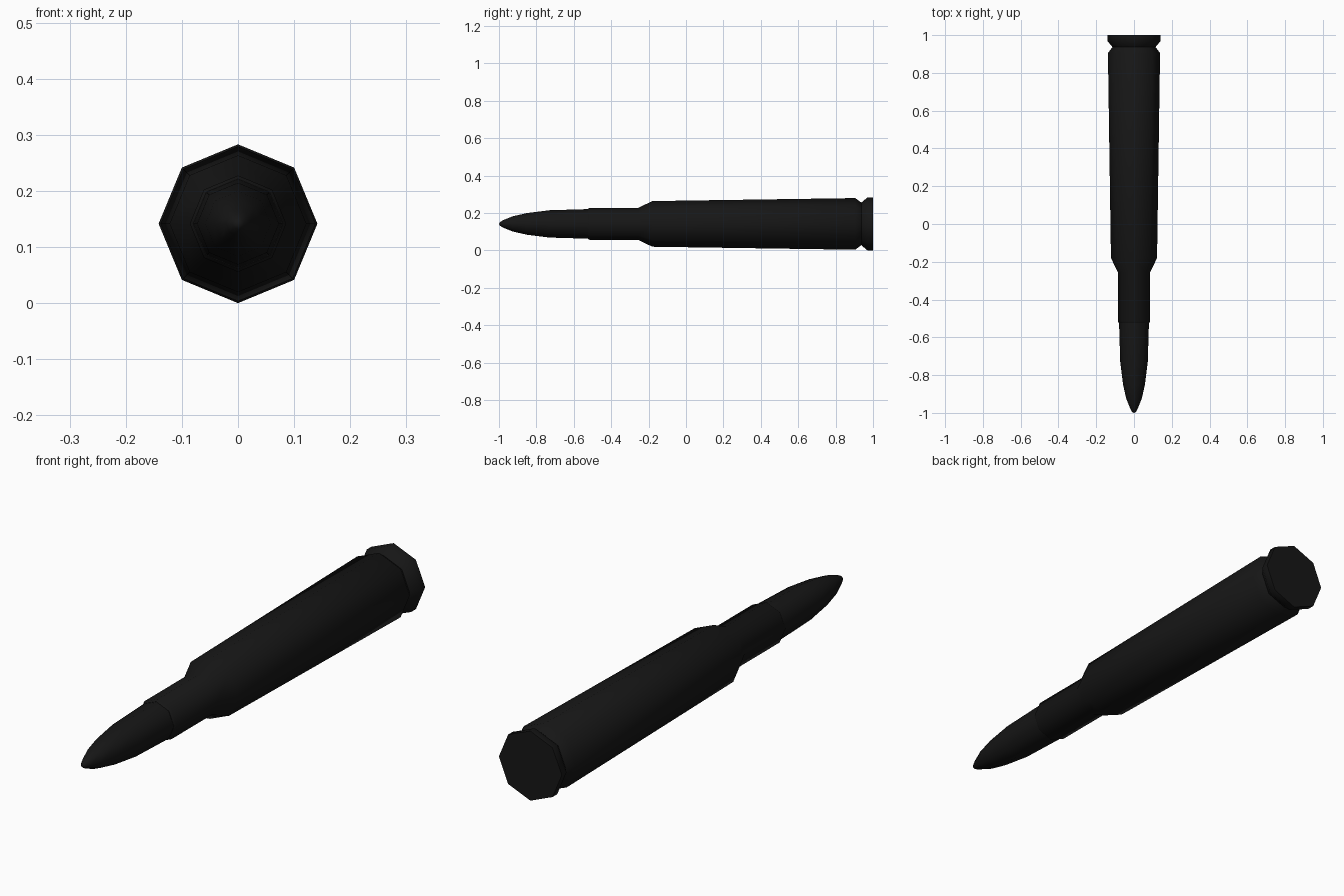
import bpy, bmesh, math

if "Cube" in bpy.data.objects:
    bpy.data.objects.remove(bpy.data.objects["Cube"])

SIDES = 8
AXIS_Z = 0.1415

dark = bpy.data.materials.new("dark_metal")
dark.diffuse_color = (0.008, 0.008, 0.008, 1)
dark.use_nodes = True
dark.node_tree.nodes["Principled BSDF"].inputs["Base Color"].default_value = dark.diffuse_color


def lathe(name, profile):
    """Revolve (y, radius) points about the lengthwise axis; radius 0 closes to a point."""
    bm = bmesh.new()
    rings = []
    for y, r in profile:
        if r == 0:
            rings.append([bm.verts.new((0, y, AXIS_Z))] * SIDES)
            continue
        rings.append([bm.verts.new((r * math.cos(2 * math.pi * i / SIDES), y,
                                    AXIS_Z + r * math.sin(2 * math.pi * i / SIDES)))
                      for i in range(SIDES)])
    for a, b in zip(rings, rings[1:]):
        for i in range(SIDES):
            j = (i + 1) % SIDES
            bm.faces.new(list(dict.fromkeys((a[i], a[j], b[j], b[i]))))
    # Flat cap on the rear end
    if profile[-1][1] > 0:
        bm.faces.new(rings[-1])
    bmesh.ops.recalc_face_normals(bm, faces=bm.faces[:])
    mesh = bpy.data.meshes.new(name)
    bm.to_mesh(mesh)
    bm.free()
    obj = bpy.data.objects.new(name, mesh)
    bpy.context.collection.objects.link(obj)
    mesh.materials.append(dark)
    bpy.ops.object.select_all(action='DESELECT')
    obj.select_set(True)
    bpy.context.view_layer.objects.active = obj
    bpy.ops.object.shade_smooth_by_angle(angle=math.radians(50))
    return obj


# Pointed tip, its base flush with the mouth of the case
lathe("tip", [(-1.0, 0), (-0.995, 0.010), (-0.975, 0.021), (-0.925, 0.041),
              (-0.85, 0.058), (-0.73, 0.073), (-0.525, 0.079)])

# Case: mouth, neck, shoulder, tapering body, groove and rim
lathe("case", [(-0.525, 0), (-0.525, 0.080), (-0.515, 0.086), (-0.255, 0.086),
               (-0.18, 0.122), (0.905, 0.138), (0.937, 0.114),
               (0.970, 0.1415), (1.0, 0.1415)])
